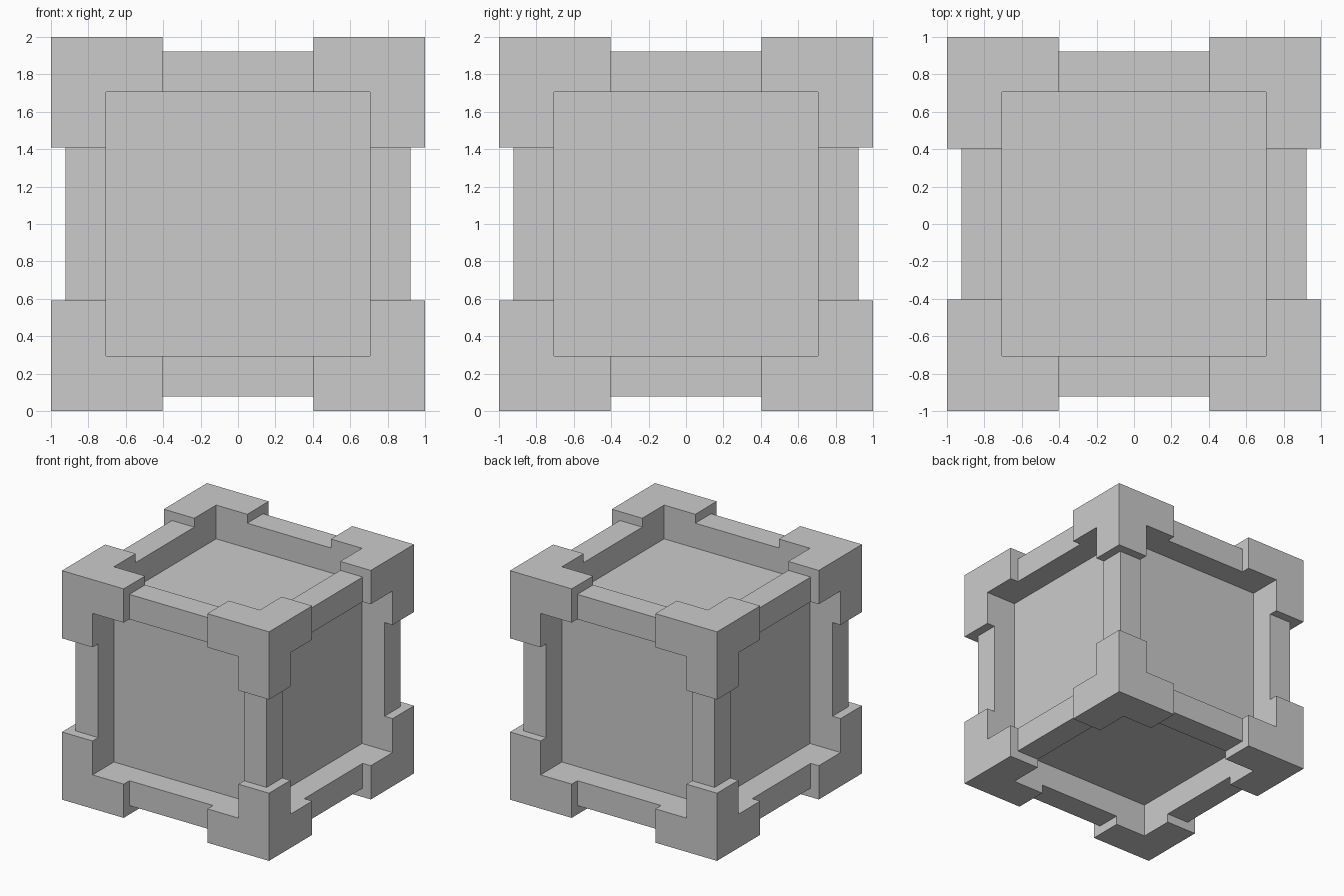
import bpy, bmesh
from mathutils import Vector

if "Cube" in bpy.data.objects:
    bpy.data.objects.remove(bpy.data.objects["Cube"])

CORE, RAIL, OUTER = 0.705, 0.922, 1.0   # half-sizes of core, rails, corners
REACH = (0.404, 0.404, 0.409)           # where corner arms end on each axis
CENTRE = Vector((0, 0, 1))


def box(bm, lo, hi):
    lo, hi = Vector(lo), Vector(hi)
    verts = bmesh.ops.create_cube(bm, size=1)["verts"]
    for v in verts:
        v.co = (lo + hi) / 2 + v.co * (hi - lo)


def finish(name, bm, mirror=()):
    bmesh.ops.recalc_face_normals(bm, faces=bm.faces)
    mesh = bpy.data.meshes.new(name)
    bm.to_mesh(mesh)
    bm.free()
    obj = bpy.data.objects.new(name, mesh)
    obj.location = CENTRE
    bpy.context.collection.objects.link(obj)
    if mirror:
        mod = obj.modifiers.new("mirror", 'MIRROR')
        mod.use_axis = [i in mirror for i in range(3)]
        mod.use_mirror_merge = False
    return obj


# Inner block whose sides are the recessed panels
bm = bmesh.new()
box(bm, [-CORE] * 3, [CORE] * 3)
finish("core_block", bm)

# Edge rails: one per axis, mirrored to the four parallel edges
for axis, label in enumerate("xyz"):
    lo, hi = [CORE] * 3, [RAIL] * 3
    lo[axis], hi[axis] = -REACH[axis], REACH[axis]
    bm = bmesh.new()
    box(bm, lo, hi)
    finish(f"edge_rails_{label}", bm, [i for i in range(3) if i != axis])

# Corner brackets: a small cube with three arms pulled inwards, mirrored to all 8
bm = bmesh.new()
box(bm, [CORE] * 3, [OUTER] * 3)
bm.normal_update()
inner = [f for f in bm.faces if min(f.normal) < -0.5]
arms = bmesh.ops.extrude_discrete_faces(bm, faces=inner)["faces"]
for f in arms:
    axis = min(range(3), key=lambda i: f.normal[i])
    for v in f.verts:
        v.co[axis] = REACH[axis]
bm.normal_update()
bmesh.ops.dissolve_limit(bm, angle_limit=0.01, verts=bm.verts, edges=bm.edges)
finish("corner_brackets", bm, (0, 1, 2))
